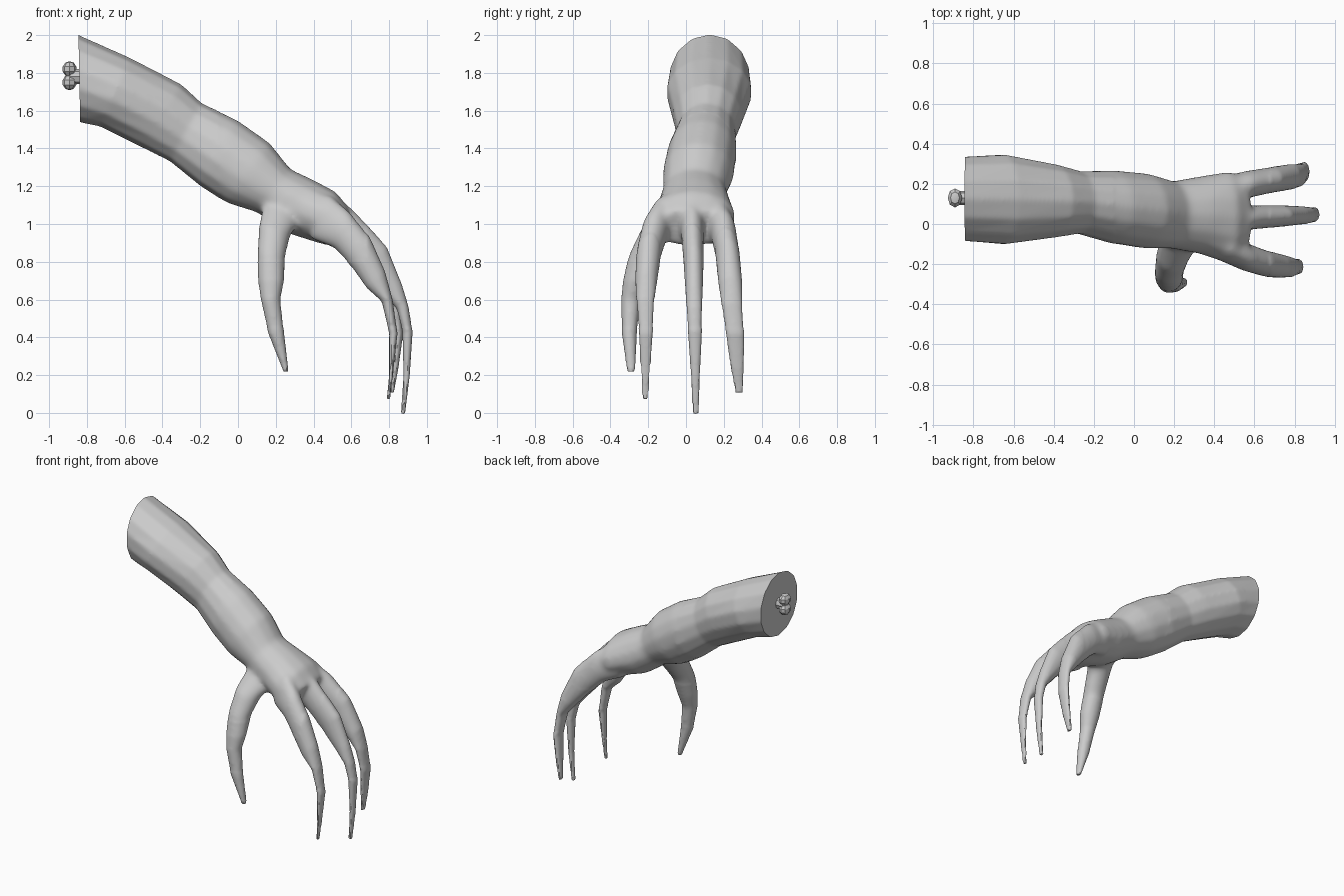
import bpy, bmesh, math
from mathutils import Vector

if "Cube" in bpy.data.objects:
    bpy.data.objects.remove(bpy.data.objects["Cube"])

skin = bpy.data.materials.new("plain_grey")
skin.use_nodes = True
grey = (0.6, 0.6, 0.6, 1)
skin.diffuse_color = grey
skin.node_tree.nodes["Principled BSDF"].inputs["Base Color"].default_value = grey


def loft(bm, rings, sides=14):
    """Each ring: outer x, z, inner x, z, lowest y, highest y."""
    loops = []
    for ox, oz, ix, iz, y0, y1 in rings:
        mid = Vector(((ox + ix) / 2, (y0 + y1) / 2, (oz + iz) / 2))
        up = Vector(((ox - ix) / 2, 0, (oz - iz) / 2))
        side = Vector((0, (y1 - y0) / 2, 0))
        loops.append([bm.verts.new(mid + up * math.cos(a) + side * math.sin(a))
                      for a in (math.tau * i / sides for i in range(sides))])
    for a, b in zip(loops, loops[1:]):
        for i in range(sides):
            j = (i + 1) % sides
            bm.faces.new((a[i], a[j], b[j], b[i]))
    bm.faces.new(loops[0][::-1])
    bm.faces.new(loops[-1])


def add_object(name, bm):
    bmesh.ops.recalc_face_normals(bm, faces=bm.faces)
    mesh = bpy.data.meshes.new(name)
    bm.to_mesh(mesh)
    bm.free()
    mesh.materials.append(skin)
    obj = bpy.data.objects.new(name, mesh)
    bpy.context.collection.objects.link(obj)
    return obj


def shade(obj, angle):
    bpy.ops.object.select_all(action='DESELECT')
    obj.select_set(True)
    bpy.context.view_layer.objects.active = obj
    bpy.ops.object.shade_smooth_by_angle(angle=math.radians(angle))


# Forearm, wrist and palm
arm = [
    (-.93, 2.05, -.92, 1.58, -.09, .34),
    (-.84, 2.0, -.83, 1.535, -.09, .34),
    (-.57, 1.88, -.73, 1.515, -.105, .35),
    (-.3, 1.74, -.5, 1.4, -.07, .3),
    (-.19, 1.64, -.36, 1.33, -.05, .265),
    (.0, 1.55, -.2, 1.2, -.1, .27),
    (.17, 1.43, -.06, 1.11, -.125, .255),
    (.28, 1.29, .1, 1.06, -.125, .215),
    (.39, 1.24, .26, .95, -.15, .24),
    (.52, 1.17, .42, .9, -.2, .265),
    (.59, 1.08, .5, .88, -.18, .24),
]
# Clawed fingers and thumb
front_finger = [
    (.48, 1.16, .38, .92, -.18, -.05),
    (.59, 1.07, .51, .87, -.235, -.09),
    (.7, .93, .61, .76, -.265, -.13),
    (.78, .75, .68, .66, -.27, -.15),
    (.82, .6, .76, .59, -.265, -.165),
    (.845, .42, .8, .42, -.25, -.175),
    (.82, .2, .8, .2, -.24, -.19),
    (.805, .07, .787, .07, -.232, -.2),
]
middle_finger = [
    (.5, 1.17, .38, .92, -.05, .1),
    (.62, 1.07, .53, .88, -.03, .095),
    (.79, .88, .66, .75, -.015, .095),
    (.87, .68, .77, .63, -.005, .09),
    (.905, .56, .84, .55, .0, .088),
    (.925, .43, .87, .43, .01, .085),
    (.91, .2, .876, .2, .025, .075),
    (.885, -.005, .862, -.005, .035, .068),
]
back_finger = [
    (.48, 1.15, .38, .92, .08, .23),
    (.6, 1.07, .51, .87, .125, .265),
    (.74, .92, .63, .76, .155, .285),
    (.83, .72, .73, .65, .17, .3),
    (.86, .58, .8, .57, .185, .3),
    (.875, .42, .825, .42, .21, .31),
    (.85, .24, .815, .24, .235, .308),
    (.825, .105, .803, .105, .262, .302),
]
thumb = [
    (.14, 1.14, .36, 1.05, -.12, .08),
    (.11, 1.0, .28, .94, -.24, -.06),
    (.1, .85, .25, .82, -.305, -.15),
    (.105, .7, .245, .7, -.335, -.2),
    (.12, .6, .225, .6, -.345, -.24),
    (.16, .42, .245, .42, -.34, -.26),
    (.24, .22, .268, .22, -.312, -.268),
]
bm = bmesh.new()
for part in (arm, front_finger, middle_finger, back_finger, thumb):
    loft(bm, part)
limb = add_object("arm_and_hand", bm)

# Fuse the parts into one skin
fuse = limb.modifiers.new("fuse", 'REMESH')
fuse.mode = 'VOXEL'
fuse.voxel_size = 0.011
bpy.context.view_layer.update()
fused = bpy.data.meshes.new_from_object(
    limb.evaluated_get(bpy.context.evaluated_depsgraph_get()))
limb.modifiers.clear()

# Soften the joints, most of all around the palm, then cut the stump flat
bm = bmesh.new()
bm.from_mesh(fused)
bulk = [v for v in bm.verts if v.co.z > .45]
palm = [v for v in bm.verts if v.co.z > .8 and -.1 < v.co.x < .68]
for verts, steps in ((bulk, 5), (palm, 14)):
    for _ in range(steps):
        bmesh.ops.smooth_vert(bm, verts=verts, factor=.5,
                              use_axis_x=True, use_axis_y=True, use_axis_z=True)
cut = bmesh.ops.bisect_plane(bm, geom=bm.verts[:] + bm.edges[:] + bm.faces[:],
                             plane_co=(-.84, 0, 1.77), plane_no=(1, 0, .02),
                             clear_inner=True)
rim = [e for e in cut["geom_cut"] if isinstance(e, bmesh.types.BMEdge)]
bmesh.ops.holes_fill(bm, edges=rim, sides=0)
bmesh.ops.recalc_face_normals(bm, faces=bm.faces)
bm.to_mesh(limb.data)
bm.free()
shade(limb, 40)

# Bone end: short shaft with two knobs
bm = bmesh.new()
loft(bm, [(-.82, 1.82, -.82, 1.74, .095, .165),
          (-.89, 1.82, -.89, 1.74, .095, .165)], 8)
for z in (1.82, 1.75):
    ball = bmesh.ops.create_uvsphere(bm, u_segments=8, v_segments=5, radius=1)
    for v in ball["verts"]:
        v.co = Vector((-.892 + v.co.x * .038, .13 + v.co.y * .05, z + v.co.z * .042))
bone = add_object("bone_end", bm)
shade(bone, 30)
